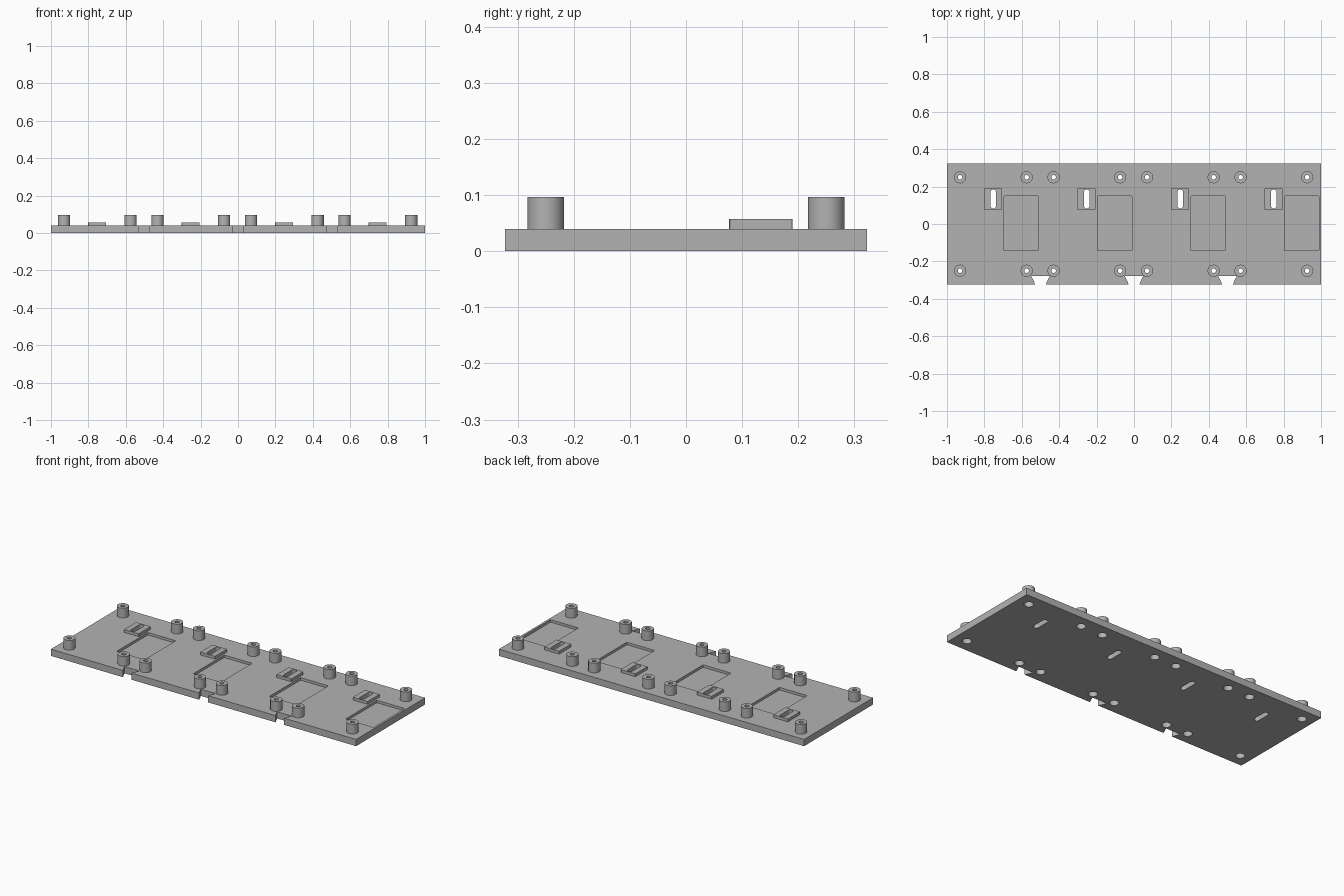
import bpy, bmesh
from math import cos, sin, pi, radians

if "Cube" in bpy.data.objects:
    bpy.data.objects.remove(bpy.data.objects["Cube"], do_unlink=True)

grey = bpy.data.materials.new("plain grey")
grey.use_nodes = True
COLOUR = (0.45, 0.45, 0.45, 1)
grey.diffuse_color = COLOUR
grey.node_tree.nodes["Principled BSDF"].inputs["Base Color"].default_value = COLOUR

TOP, PAD_TOP, POST_TOP = 0.04, 0.057, 0.097
HALF_DEPTH = 0.323
BAYS = [-0.75 + 0.5 * i for i in range(4)]


def finish(name, bm):
    bmesh.ops.recalc_face_normals(bm, faces=bm.faces)
    mesh = bpy.data.meshes.new(name)
    bm.to_mesh(mesh)
    bm.free()
    mesh.materials.append(grey)
    obj = bpy.data.objects.new(name, mesh)
    bpy.context.collection.objects.link(obj)
    return obj


def prism(bm, outline, z0, z1):
    low = [bm.verts.new((x, y, z0)) for x, y in outline]
    high = [bm.verts.new((x, y, z1)) for x, y in outline]
    bm.faces.new(low)
    bm.faces.new(high)
    n = len(outline)
    for i in range(n):
        j = (i + 1) % n
        bm.faces.new((low[i], low[j], high[j], high[i]))


def rounded(x0, x1, y0, y1, r, steps=8):
    """Rectangle outline with rounded corners."""
    pts = []
    corners = [(x1 - r, y1 - r), (x0 + r, y1 - r), (x0 + r, y0 + r), (x1 - r, y0 + r)]
    for q, (cx, cy) in enumerate(corners):
        for s in range(steps + 1):
            a = (q + s / steps) * pi / 2
            pts.append((cx + r * cos(a), cy + r * sin(a)))
    return pts


def circle(cx, cy, r, n=32):
    return [(cx + r * cos(2 * pi * i / n), cy + r * sin(2 * pi * i / n)) for i in range(n)]


def cut(obj, cutter):
    mod = obj.modifiers.new("cut", "BOOLEAN")
    mod.operation, mod.solver, mod.object = "DIFFERENCE", "EXACT", cutter
    bpy.ops.object.select_all(action="DESELECT")
    bpy.context.view_layer.objects.active = obj
    obj.select_set(True)
    bpy.ops.object.modifier_apply(modifier=mod.name)


def smooth(obj):
    bpy.ops.object.select_all(action="DESELECT")
    bpy.context.view_layer.objects.active = obj
    obj.select_set(True)
    bpy.ops.object.shade_smooth_by_angle(angle=radians(30))


# Base plate with dovetail notches along the front edge
outline = [(-1, -HALF_DEPTH)]
for x in (-0.5, 0, 0.5):
    outline += [(x - 0.028, -HALF_DEPTH), (x - 0.049, -0.278),
                (x + 0.049, -0.278), (x + 0.028, -HALF_DEPTH)]
outline += [(1, -HALF_DEPTH), (1, HALF_DEPTH), (-1, HALF_DEPTH)]
bm = bmesh.new()
prism(bm, outline, 0, TOP)
plate = finish("base_plate", bm)

# Post positions: four around each bay
posts = [(bay + dx, y) for bay in BAYS for dx in (-0.18, 0.176) for y in (-0.25, 0.25)]

# Cutters: shallow pockets, slots and screw bores
bm = bmesh.new()
for bay in BAYS:
    prism(bm, rounded(bay + 0.055, bay + 0.238, -0.143, 0.149, 0.004, 3), 0.025, 0.2)
for x, y in posts:
    prism(bm, circle(x, y, 0.025), -0.1, 0.2)
plate_cutter = finish("plate_cutter", bm)
bm = bmesh.new()
for bay in BAYS:
    prism(bm, rounded(bay - 0.018, bay + 0.012, 0.083, 0.185, 0.0149), -0.1, 0.2)
slot_cutter = finish("slot_cutter", bm)

# Raised slotted pads
bm = bmesh.new()
for bay in BAYS:
    prism(bm, rounded(bay - 0.051, bay + 0.045, 0.077, 0.19, 0.001, 1), TOP, PAD_TOP)
pads = finish("slotted_pads", bm)

cut(plate, plate_cutter)
cut(plate, slot_cutter)
cut(pads, slot_cutter)
for helper in (plate_cutter, slot_cutter):
    bpy.data.objects.remove(helper, do_unlink=True)

# Hollow posts, wide bore below and a narrow screw hole on top
PROFILE = [(0.0325, TOP), (0.0325, POST_TOP), (0.012, POST_TOP),
           (0.012, 0.07), (0.025, 0.07), (0.025, TOP)]
bm = bmesh.new()
for x, y in posts:
    rings = [[bm.verts.new((px, py, z)) for px, py in circle(x, y, r)] for r, z in PROFILE]
    for a, b in zip(rings, rings[1:] + rings[:1]):
        for i in range(len(a)):
            j = (i + 1) % len(a)
            bm.faces.new((a[i], a[j], b[j], b[i]))
mounting_posts = finish("mounting_posts", bm)

for obj in (plate, pads, mounting_posts):
    smooth(obj)
